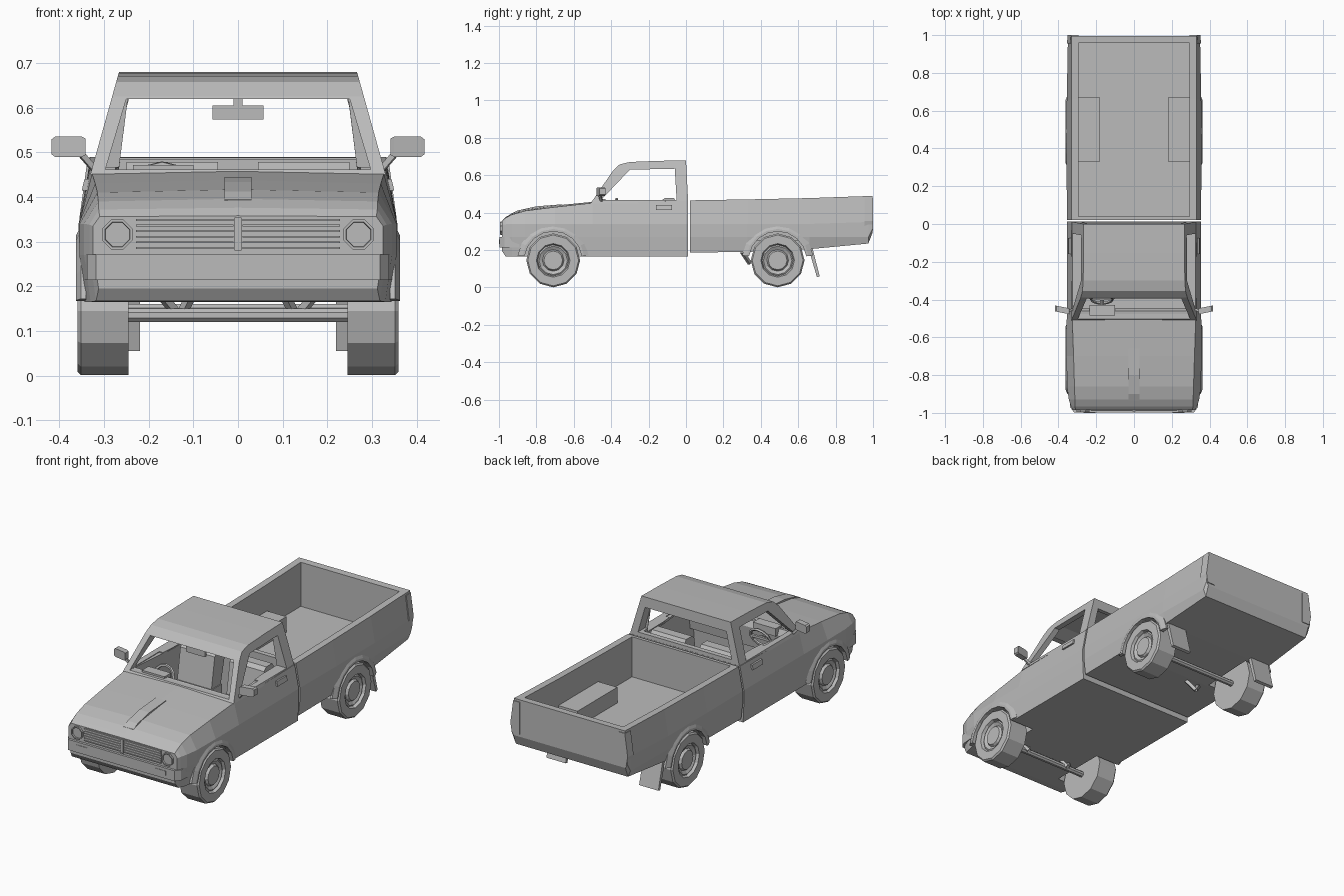
import bpy, bmesh, math
from mathutils import Vector

if "Cube" in bpy.data.objects:
    bpy.data.objects.remove(bpy.data.objects["Cube"])

grey = bpy.data.materials.new("light grey paint")
grey.diffuse_color = (0.5, 0.5, 0.5, 1)
grey.use_nodes = True
grey.node_tree.nodes["Principled BSDF"].inputs["Base Color"].default_value = grey.diffuse_color


def loft(name, rings):
    """Closed solid through a row of point rings of equal length."""
    bm = bmesh.new()
    vs = [[bm.verts.new(p) for p in r] for r in rings]
    n = len(rings[0])
    for a, b in zip(vs, vs[1:]):
        for i in range(n):
            bm.faces.new((a[i], a[(i + 1) % n], b[(i + 1) % n], b[i]))
    bm.faces.new(vs[0])
    bm.faces.new(vs[-1])
    bmesh.ops.recalc_face_normals(bm, faces=bm.faces)
    me = bpy.data.meshes.new(name)
    bm.to_mesh(me)
    bm.free()
    me.materials.append(grey)
    ob = bpy.data.objects.new(name, me)
    bpy.context.collection.objects.link(ob)
    return ob


def box(name, x0, x1, y0, y1, z0, z1):
    return loft(name, [[(x0, y0, z), (x1, y0, z), (x1, y1, z), (x0, y1, z)] for z in (z0, z1)])


def side_prism(name, pts, x0, x1):
    return loft(name, [[(x, y, z) for y, z in pts] for x in (x0, x1)])


def front_prism(name, pts, y0, y1):
    return loft(name, [[(x, y, z) for x, z in pts] for y in (y0, y1)])


def tapered(name, pts, half):
    """Side profile whose half width depends on height."""
    return loft(name, [[(s * half(z), y, z) for y, z in pts] for s in (-1, 1)])


def lathe_x(name, prof, y, z, n=12, s=1):
    """Turn (x, radius) points about an axis along x."""
    return loft(name, [[(s * x, y + r * math.sin(2 * math.pi * i / n), z + r * math.cos(2 * math.pi * i / n))
                        for i in range(n)] for x, r in prof])


def beam(name, a, b, r, n=4):
    a, b = Vector(a), Vector(b)
    q = (b - a).to_track_quat('Z', 'Y')
    off = [q @ Vector((r * math.cos(2 * math.pi * (i + .5) / n), r * math.sin(2 * math.pi * (i + .5) / n), 0))
           for i in range(n)]
    return loft(name, [[p + o for o in off] for p in (a, b)])


def cut(ob, cutter, keep=False):
    m = ob.modifiers.new("cut", 'BOOLEAN')
    m.operation, m.solver, m.object = 'DIFFERENCE', 'EXACT', cutter
    bpy.context.view_layer.objects.active = ob
    bpy.ops.object.modifier_apply(modifier=m.name)
    if not keep:
        bpy.data.objects.remove(cutter)


def body_ring(y, zb, xb, xm, zm, xe, ze, zt):
    h = [(xb, zb), (xm, .27 if zb < .26 else zb + .02), (xm, zm), (xe, ze)]
    return ([(x, y, z) for x, z in h] + [(0, y, zt)] + [(-x, y, z) for x, z in reversed(h)])


FRONT, REAR, HUB = -.71, .49, .145

# hood, fenders and doors
body = loft("cab_body", [body_ring(*r) for r in (
    (-.984, .195, .312, .325, .335, .31, .356, .358),
    (-.965, .167, .318, .333, .338, .312, .372, .376),
    (-.93, .165, .33, .345, .34, .313, .39, .396),
    (-.86, .165, .345, .355, .34, .315, .41, .417),
    (-.70, .165, .35, .357, .34, .32, .43, .438),
    (-.50, .165, .35, .356, .34, .327, .452, .458),
    (.012, .165, .35, .355, .34, .331, .464, .466))])

# cab with roof and pillars
roof = tapered("cab_roof", [(-.51, .45), (-.39, .625), (-.355, .658), (-.30, .671), (-.15, .677), (0, .68),
                            (.012, .45)], lambda z: .331 - (z - .45) * .28)
cavity = tapered("cavity", [(-.50, .2), (-.485, .45), (-.36, .622), (-.29, .648), (-.02, .656), (-.01, .2)],
                 lambda z: .30 - max(0, z - .45) * .28)
cut(body, cavity, True)
cut(roof, cavity)
cut(roof, front_prism("windscreen", [(-.297, .462), (.297, .462), (.25, .62), (-.25, .62)], -.7, -.25))
cut(roof, front_prism("rear_window", [(-.28, .485), (.28, .485), (.243, .625), (-.243, .625)], -.05, .1))
cut(roof, side_prism("side_window", [(-.455, .467), (-.30, .63), (-.06, .635), (-.05, .467)], -.5, .5))

# cargo bed
bed = loft("cargo_bed", [body_ring(*r) for r in (
    (.022, .187, .345, .355, .34, .331, .466, .466),
    (.33, .19, .345, .357, .34, .332, .471, .471),
    (.66, .205, .345, .356, .34, .332, .478, .478),
    (.975, .235, .335, .35, .35, .332, .489, .489),
    (.996, .29, .335, .348, .36, .332, .49, .49))])
cut(bed, box("bed_space", -.295, .295, .04, .958, .25, .7))

# wheel arches cut from the sides
for s in (-1, 1):
    for ob, y in ((body, FRONT), (bed, REAR)):
        cut(ob, lathe_x("arch_cut", [(.215, .158), (.45, .158)], y, HUB, 16, s))

for s in (-1, 1):
    for tag, y in (("front", FRONT), ("rear", REAR)):
        # tyre, rim and hub
        lathe_x(tag + "_tyre", [(.245, .09), (.245, .144), (.352, .144), (.36, .136), (.36, .09), (.34, .082)],
                y, HUB, 12, s)
        lathe_x(tag + "_rim", [(.26, .09), (.346, .083), (.35, .076), (.34, .058), (.352, .05), (.352, .02)],
                y, HUB, 12, s)
        # flared arch lip
        loft(tag + "_arch_lip", [[(s * x, y + r * math.cos(t), HUB + r * math.sin(t))
                                  for r, x in ((.155, .34), (.155, .363), (.168, .363), (.192, .352), (.192, .34))]
                                 for t in (math.radians(8 + 164 * i / 8) for i in range(9))])
    # box over the rear wheel inside the bed
    box("wheel_box", s * .18, s * .297, .33, .67, .25, .335)
    # mud flap
    side_prism("mud_flap", [(.655, .21), (.675, .215), (.715, .06), (.70, .055)], s * .22, s * .335)
    # suspension struts
    for y in (FRONT + .02, .34):
        beam("strut", (s * .18, y - .04, .19), (s * .13, y, .13), .012)
        beam("strut", (s * .10, y - .04, .19), (s * .13, y, .13), .012)
    # door mirror and its arm
    loft("door_mirror", [[(s * x, y + dy, z) for y, z in ((-.478, .49 + e), (-.447, .49 + e), (-.447, .535 - e),
                                                        (-.478, .535 - e))]
                         for x, dy, e in ((.342, 0, .004), (.35, .002, 0), (.41, .014, 0), (.418, .016, .006))])
    beam("mirror_arm", (s * .318, -.45, .458), (s * .352, -.462, .497), .009)
    # door handle
    loft("door_handle", [[(s * x, -.16, z), (s * x, -.075, z), (s * (x - .02), -.075, z), (s * (x - .02), -.16, z)]
                         for x, z in ((.35, .415), (.344, .44))])
    # seat
    box("seat_cushion", s * .04, s * .255, -.33, -.08, .2, .295)
    side_prism("seat_back", [(-.165, .28), (-.09, .27), (-.045, .45), (-.065, .478), (-.115, .478), (-.135, .46)],
               s * .045, s * .25)
    # headlight with raised rim
    loft("headlight", [[(s * .27 + r * math.cos(math.pi * (i + .5) / 4), y, .316 + r * math.sin(math.pi * (i + .5) / 4))
                        for i in range(8)]
                       for r, y in ((.036, -.97), (.036, -.994), (.03, -.994), (.029, -.986))])
    # indicator in the bumper
    box("indicator", s * .205, s * .267, -.9995, -.99, .232, .256)
    # tail light on the rear corner
    loft("tail_light", [[(s * .295, .98, z), (s * .295, 1, z), (s * x, 1, z), (s * (x + .004), .955, z),
                         (s * .31, .955, z)] for x, z in ((.342, .305), (.351, .355), (.334, .478))])
    # grille half: panel, frame and bars
    box("grille_panel", s * .008, s * .23, -.987, -.97, .282, .352)
    for k in range(6):
        z = .284 + k * .0125
        box("grille_bar", s * .01, s * .228, -.991, -.98, z, z + .004)

# grille centre post and bumper
box("grille_post", -.008, .008, -.993, -.97, .28, .354)
outline = [(-.345, -.89), (-.338, -.97), (-.318, -.997), (.318, -.997), (.338, -.97), (.345, -.89)]
loft("front_bumper", [[(x, y, z) for x, y in outline] for z in (.214, .271)])

# raised strip on the hood
loft("hood_strip", [[(-.03, y, z - .03), (.03, y, z - .03), (.03, y, z), (-.03, y, z)]
                    for y, z in ((-.935, .394), (-.90, .412), (-.80, .434), (-.66, .445))])

# axles
for tag, y, z in (("front", FRONT, .135), ("rear", REAR, .145)):
    beam(tag + "_axle", (-.26, y, z), (.26, y, z), .016, 8)

# dashboard, instrument hood and steering wheel
side_prism("dashboard", [(-.505, .32), (-.505, .456), (-.46, .462), (-.445, .43), (-.46, .32)], -.298, .298)
box("instrument_hood", -.235, -.10, -.485, -.43, .43, .472)
beam("steering_column", (-.17, -.47, .39), (-.17, -.40, .42), .012, 6)
bpy.ops.mesh.primitive_torus_add(location=(-.17, -.395, .42), rotation=(math.radians(-65), 0, 0), major_segments=12,
                                 minor_segments=5, major_radius=.058, minor_radius=.008)
wheel = bpy.context.object
wheel.rotation_euler = (math.radians(65), 0, 0)
wheel.name = "steering_wheel"
wheel.data.materials.append(grey)
beam("steering_spoke", (-.225, -.395, .42), (-.115, -.395, .42), .009)

# inside mirror
box("inside_mirror", -.057, .057, -.365, -.35, .574, .605)
box("inside_mirror_stalk", -.01, .01, -.365, -.352, .60, .635)
